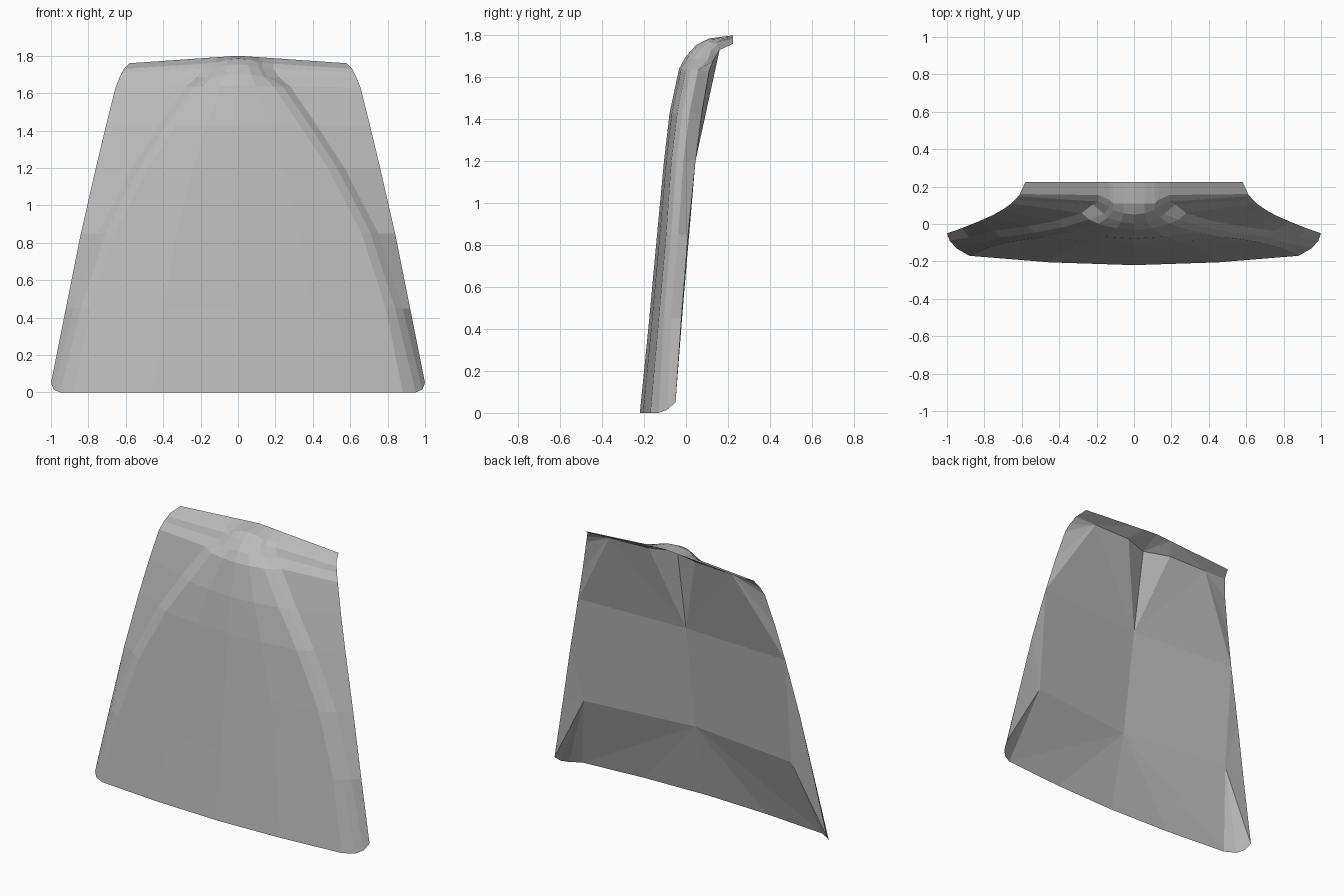
import bpy, bmesh
from mathutils import Vector as V

if "Cube" in bpy.data.objects:
    bpy.data.objects.remove(bpy.data.objects["Cube"])

# Outer panel stations, bottom to top:
# (centre y, centre z, ridge x, ridge y, edge x, edge y, edge z)
STATIONS = [
    (-.175, .45, .79, -.130, .92, -.022, .45),
    (-.138, .85, .66, -.095, .84, .010, .85),
    (-.105, 1.20, .48, -.070, .76, .045, 1.20),
    (-.078, 1.43, .33, -.042, .705, .075, 1.43),
    (-.033, 1.64, .19, .000, .655, .110, 1.63),
    (.000, 1.70, .14, .035, .635, .130, 1.68),
    (.050, 1.755, .11, .075, .62, .148, 1.71),
    (.110, 1.785, .11, .110, .61, .160, 1.73),
    (.225, 1.80, .11, .225, .58, .225, 1.76),
]


def station_row(i, yc, zc, rx, ry, ex, ey, ez):
    """Centre, half-way, ridge, ridge side, ridge foot and outer edge points."""
    bot, top, lip = i < 5, i >= 5, i == 8
    d1, d2 = (.05, .09) if bot else (.02, .08)
    s1, s2 = (.024, .058) if bot else (.018, .045)
    if i == 5:
        s2 = .07
    if lip:
        s1 = s2 = 0
    pts = [(0, yc), (rx * .5, yc + .3 * (ry - yc)), (rx, ry),
           (rx + d1, ry + s1), (rx + d2, ry + s2)]
    row = []
    for x, y in pts:
        z = zc + (ez - zc) * x / ex
        if top and not lip and x > rx * .9:
            z -= .01
        row.append(V((x, y, z)))
    return row + [V((ex, ey, ez))]


# Rounded bottom corner
bottom = [V(p) for p in ((0, -.22, 0), (.45, -.205, 0), (.88, -.17, 0),
                         (.95, -.13, 0), (.985, -.09, .015), (1, -.05, .05))]
rows = [bottom] + [station_row(i, *s) for i, s in enumerate(STATIONS)]
edge = [r[5] for r in rows]

faces = []
# Outer panel with raised centre, and the lip along the top
for a, b in zip(rows, rows[1:]):
    for j in range(5):
        faces.append((a[j], a[j + 1], b[j + 1], b[j]))


def fan(hub, pts):
    for p, q in zip(pts, pts[1:]):
        faces.append((hub, p, q))


# Inner side: hollow behind the raised centre, broad panels, side returns
low_mid, high_mid = V((0, -.10, .5)), V((0, 0, 1.19))
corner = V((.76, -.015, .5))
under = [V((0, .09, 1.735)), V((.17, .15, 1.735)),
         V((.45, .16, 1.73)), edge[8]]
fan(low_mid, bottom[:3] + [corner])
fan(corner, bottom[2:] + edge[1:4])
faces.append((low_mid, corner, edge[3], high_mid))
fan(high_mid, under[:3] + [edge[3]])
fan(under[2], edge[3:9])
# Underside of the lip
lip = rows[9]
fan(under[0], lip[:3] + [under[1]])
fan(under[1], lip[2:5] + [under[2]])
faces.append((under[2], lip[4], lip[5], edge[8]))

# Both halves joined into one closed shell
bm = bmesh.new()
for side in (1, -1):
    for f in faces:
        bm.faces.new([bm.verts.new((p.x * side, p.y, p.z)) for p in f])
bmesh.ops.remove_doubles(bm, verts=bm.verts, dist=.0005)
bmesh.ops.recalc_face_normals(bm, faces=bm.faces)

mesh = bpy.data.meshes.new("body_panel")
bm.to_mesh(mesh)
bm.free()
panel = bpy.data.objects.new("body_panel", mesh)
bpy.context.collection.objects.link(panel)

grey = bpy.data.materials.new("light_grey")
grey.diffuse_color = (.5, .5, .5, 1)
grey.use_nodes = True
grey.node_tree.nodes["Principled BSDF"].inputs["Base Color"].default_value = grey.diffuse_color
mesh.materials.append(grey)
